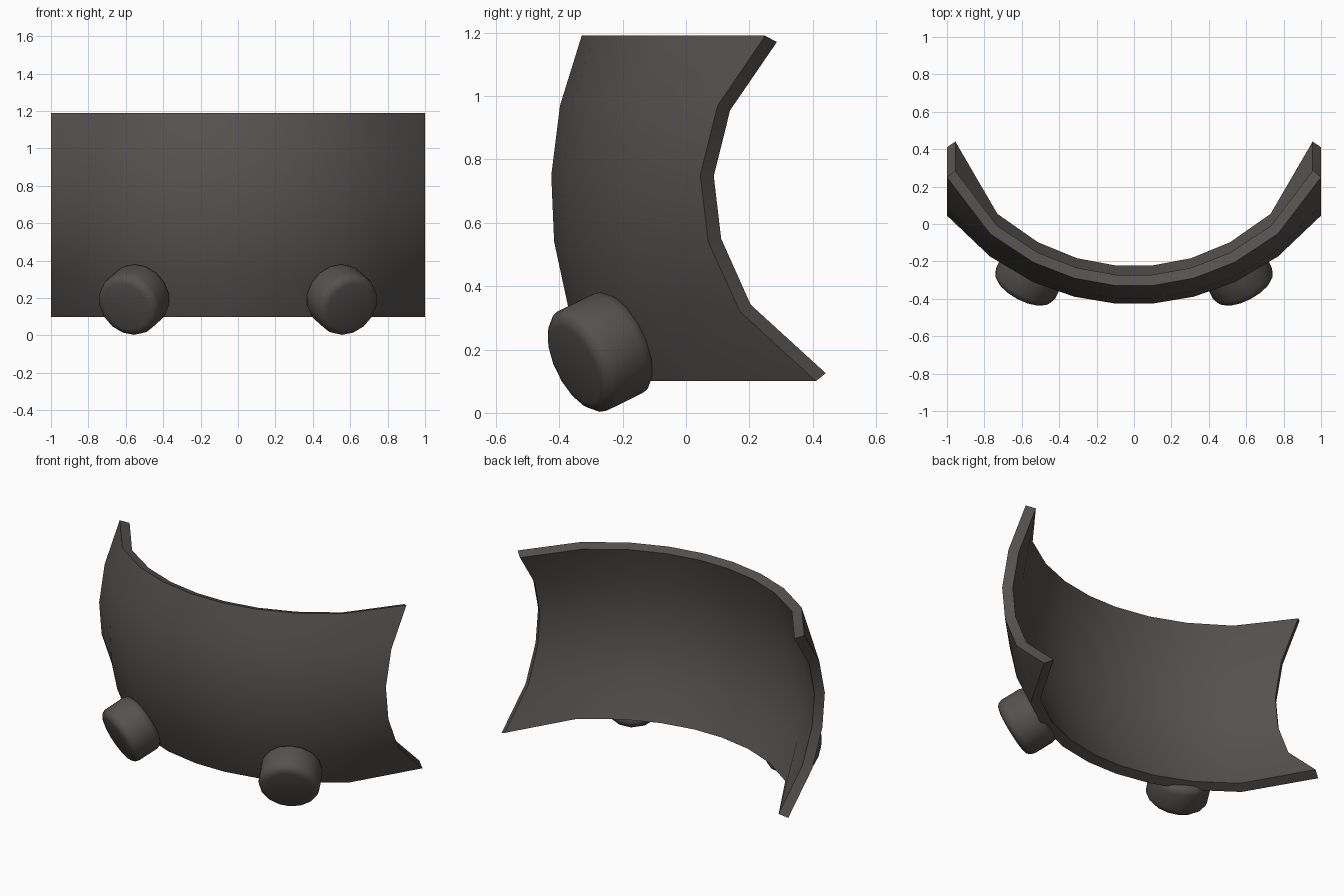
import bpy, bmesh, math
from mathutils import Vector

if "Cube" in bpy.data.objects:
    bpy.data.objects.remove(bpy.data.objects["Cube"])

dark = bpy.data.materials.new("dark_grey")
dark.diffuse_color = (0.09, 0.083, 0.078, 1)
dark.use_nodes = True
dark.node_tree.nodes["Principled BSDF"].inputs["Base Color"].default_value = dark.diffuse_color


def add_object(name, bm):
    mesh = bpy.data.meshes.new(name)
    bm.to_mesh(mesh)
    bm.free()
    ob = bpy.data.objects.new(name, mesh)
    bpy.context.collection.objects.link(ob)
    mesh.materials.append(dark)
    return ob


def finish(ob, angle):
    bpy.ops.object.select_all(action='DESELECT')
    ob.select_set(True)
    bpy.context.view_layer.objects.active = ob
    for m in list(ob.modifiers):
        bpy.ops.object.modifier_apply(modifier=m.name)
    bpy.ops.object.shade_smooth_by_angle(angle=math.radians(angle))


# Curved shell: patch of a sphere, with flared side edges
R, centre = 1.29, Vector((0, 0.86, 0.70))
half = [0.10, 0.32, 0.54, 0.77, 1.0]
xs = [-x for x in reversed(half)] + half
zs = [0.10, 0.32, 0.54, 0.75, 0.97, 1.19]
side_y = [0.41, 0.17, 0.07, 0.045, 0.10, 0.25]
bm = bmesh.new()
rows = []
for z, edge in zip(zs, side_y):
    row = []
    for x in xs:
        y = edge if abs(x) == 1 else centre.y - math.sqrt(R * R - x * x - (z - centre.z) ** 2)
        row.append(bm.verts.new((x, y, z)))
    rows.append(row)
for a, b in zip(rows, rows[1:]):
    for i in range(len(xs) - 1):
        bm.faces.new((a[i], a[i + 1], b[i + 1], b[i]))
shell = add_object("curved_shell", bm)
solid = shell.modifiers.new("thickness", 'SOLIDIFY')
solid.thickness = 0.06
solid.offset = -1
finish(shell, 40)

# Round feet, pointing straight out of the shell, with a rounded rim
for side, name in ((-1, "left_foot"), (1, "right_foot")):
    bm = bmesh.new()
    bmesh.ops.create_cone(bm, cap_ends=True, segments=16, radius1=0.178, radius2=0.178, depth=0.20)
    rims = [e for e in bm.edges if abs(e.verts[0].co.z - e.verts[1].co.z) < 1e-4]
    bmesh.ops.bevel(bm, geom=rims, offset=0.045, segments=3, profile=0.5, affect='EDGES')
    foot = add_object(name, bm)
    foot.location = (side * 0.555, -0.27, 0.192)
    axis = Vector((side * 0.43, -0.81, -0.40))
    foot.rotation_euler = axis.to_track_quat('Z', 'Y').to_euler()
    finish(foot, 40)
